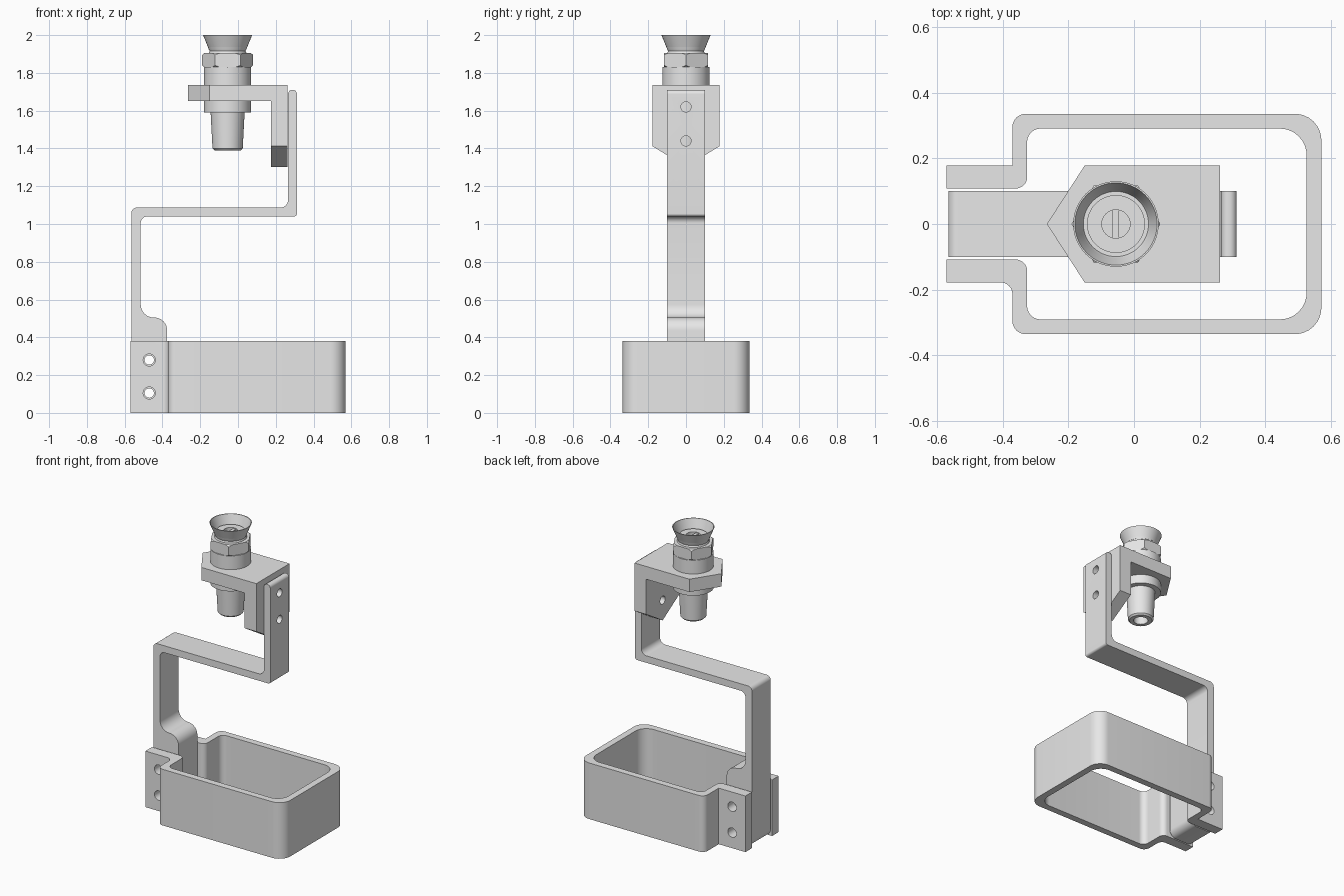
import bpy, bmesh, math
from mathutils import Vector, Matrix

cube = bpy.data.objects.get("Cube")
if cube:
    bpy.data.objects.remove(cube, do_unlink=True)

grey = bpy.data.materials.new("plain grey")
grey.use_nodes = True
grey.diffuse_color = (0.8, 0.8, 0.8, 1)
grey.node_tree.nodes["Principled BSDF"].inputs["Base Color"].default_value = (0.8, 0.8, 0.8, 1)

# Maps (u, v, depth) to space for each extrusion axis
PLANES = {
    "x": lambda u, v, d: (d, u, v),
    "y": lambda u, v, d: (u, d, v),
    "z": lambda u, v, d: (u, v, d),
}


def finish(name, bm):
    bmesh.ops.recalc_face_normals(bm, faces=bm.faces[:])
    mesh = bpy.data.meshes.new(name)
    bm.to_mesh(mesh)
    bm.free()
    mesh.materials.append(grey)
    obj = bpy.data.objects.new(name, mesh)
    bpy.context.collection.objects.link(obj)
    return obj


def activate(obj):
    bpy.ops.object.select_all(action="DESELECT")
    obj.select_set(True)
    bpy.context.view_layer.objects.active = obj


def smooth(obj):
    activate(obj)
    bpy.ops.object.shade_smooth_by_angle(angle=math.radians(30))


def fillet(corners, steps=8):
    """Round each (u, v, radius) corner of a closed outline."""
    out = []
    for i, (u, v, r) in enumerate(corners):
        p = Vector((u, v))
        if r == 0:
            out.append(p)
            continue
        a = (Vector(corners[i - 1][:2]) - p).normalized()
        b = (Vector(corners[(i + 1) % len(corners)][:2]) - p).normalized()
        half = a.angle(b) / 2
        centre = p + (a + b).normalized() * r / math.sin(half)
        start = p + a * r / math.tan(half) - centre
        end = p + b * r / math.tan(half) - centre
        for k in range(steps + 1):
            out.append(centre + start.lerp(end, k / steps).normalized() * r
                       if 0 < k < steps else centre + (start, end)[k // steps])
    return out


def extrude(name, corners, axis, low, high):
    bm = bmesh.new()
    place = PLANES[axis]
    face = bm.faces.new([bm.verts.new(place(p.x, p.y, low)) for p in fillet(corners)])
    ext = bmesh.ops.extrude_face_region(bm, geom=[face])
    move = Vector(place(0, 0, high - low))
    bmesh.ops.translate(bm, vec=move, verts=[g for g in ext["geom"] if isinstance(g, bmesh.types.BMVert)])
    return finish(name, bm)


def lathe(name, profile, x):
    bm = bmesh.new()
    verts = [bm.verts.new((r, 0, z)) for r, z in profile]
    edges = [bm.edges.new(pair) for pair in zip(verts, verts[1:])]
    bmesh.ops.spin(bm, geom=verts + edges, cent=(0, 0, 0), axis=(0, 0, 1),
                   angle=math.tau, steps=64, use_merge=True)
    bmesh.ops.remove_doubles(bm, verts=bm.verts[:], dist=0.0001)
    bmesh.ops.translate(bm, vec=(x, 0, 0), verts=bm.verts[:])
    return finish(name, bm)


def rod(name, centre, radius, length, axis, sides=32):
    bm = bmesh.new()
    turn = {"x": Matrix.Rotation(math.pi / 2, 4, "Y"),
            "y": Matrix.Rotation(math.pi / 2, 4, "X"),
            "z": Matrix.Rotation(math.pi / 2, 4, "Z")}[axis]
    bmesh.ops.create_cone(bm, cap_ends=True, segments=sides, radius1=radius, radius2=radius,
                          depth=length, matrix=Matrix.Translation(centre) @ turn)
    return finish(name, bm)


def combine(obj, tool, operation="DIFFERENCE"):
    tool.hide_render = True
    mod = obj.modifiers.new("cut", "BOOLEAN")
    mod.operation, mod.solver, mod.object = operation, "EXACT", tool
    activate(obj)
    bpy.ops.object.modifier_apply(modifier=mod.name)
    bpy.data.objects.remove(tool, do_unlink=True)


# Open clamp band with two tabs
band = extrude("clamp_band", [
    (-0.57, 0.178, 0), (-0.37, 0.178, 0), (-0.37, 0.335, 0.04), (0.57, 0.335, 0.08),
    (0.57, -0.335, 0.08), (-0.37, -0.335, 0.04), (-0.37, -0.178, 0.035), (-0.57, -0.178, 0),
    (-0.57, -0.108, 0), (-0.325, -0.108, 0.035), (-0.325, -0.29, 0.04), (0.525, -0.29, 0.08),
    (0.525, 0.29, 0.08), (-0.325, 0.29, 0.04), (-0.325, 0.108, 0.035), (-0.57, 0.108, 0),
], "z", 0, 0.38)

# Stepped support arm
arm = extrude("support_arm", [
    (-0.565, 0, 0.05), (-0.565, 1.087, 0.03), (0.265, 1.087, 0.04), (0.265, 1.71, 0.022),
    (0.312, 1.71, 0.022), (0.312, 1.04, 0.015), (-0.515, 1.04, 0.035), (-0.515, 0.505, 0.068),
    (-0.375, 0.505, 0.068), (-0.375, 0, 0.05),
], "y", -0.1, 0.1)

# Angle bracket: two pointed plates
bracket = extrude("bracket_top_plate", [
    (-0.265, 0, 0), (-0.15, 0.178, 0), (0.262, 0.178, 0), (0.262, -0.178, 0), (-0.15, -0.178, 0),
], "z", 1.65, 1.737)
side_plate = extrude("bracket_side_plate", [
    (0, 1.303, 0), (0.178, 1.412, 0), (0.178, 1.65, 0), (-0.178, 1.65, 0), (-0.178, 1.412, 0),
], "x", 0.175, 0.262)

# Bolt holes
for z in (0.105, 0.28):
    combine(band, rod("hole_cutter", (-0.47, 0, z), 0.032, 1, "y"))
    combine(arm, rod("hole_cutter", (-0.47, 0, z), 0.025, 1, "y"))
for z in (1.44, 1.62):
    combine(arm, rod("hole_cutter", (0.25, 0, z), 0.027, 0.4, "x"))
    combine(side_plate, rod("hole_cutter", (0.25, 0, z), 0.027, 0.4, "x"))

# Round fitting with flared mouth and hollow nozzle
X = -0.055
body = lathe("fitting_body", [
    (0, 1.46), (0.045, 1.46), (0.045, 1.39), (0.07, 1.39), (0.08, 1.4), (0.09, 1.59),
    (0.125, 1.59), (0.125, 1.83), (0.1, 1.83), (0.1, 1.905), (0.095, 1.915), (0.13, 2),
    (0.125, 2), (0.1, 1.925), (0.088, 1.925), (0.088, 1.945), (0.043, 1.945),
    (0.043, 1.915), (0, 1.915),
], X)

# Hexagonal nut with chamfered corners
nut = rod("hex_nut", (X, 0, 1.8675), 0.135, 0.075, "z", 6)
nut.data.update()
combine(nut, lathe("nut_chamfer", [
    (0, 1.82), (0.112, 1.82), (0.137, 1.842), (0.137, 1.893), (0.112, 1.915), (0, 1.915),
], X), "INTERSECT")

# Vane across the mouth
vane = extrude("mouth_vane", [
    (X - 0.01, -0.042, 0), (X + 0.01, -0.042, 0), (X + 0.01, 0.042, 0), (X - 0.01, 0.042, 0),
], "z", 1.91, 1.94)

for part in (band, arm, bracket, side_plate, body, nut, vane):
    smooth(part)
